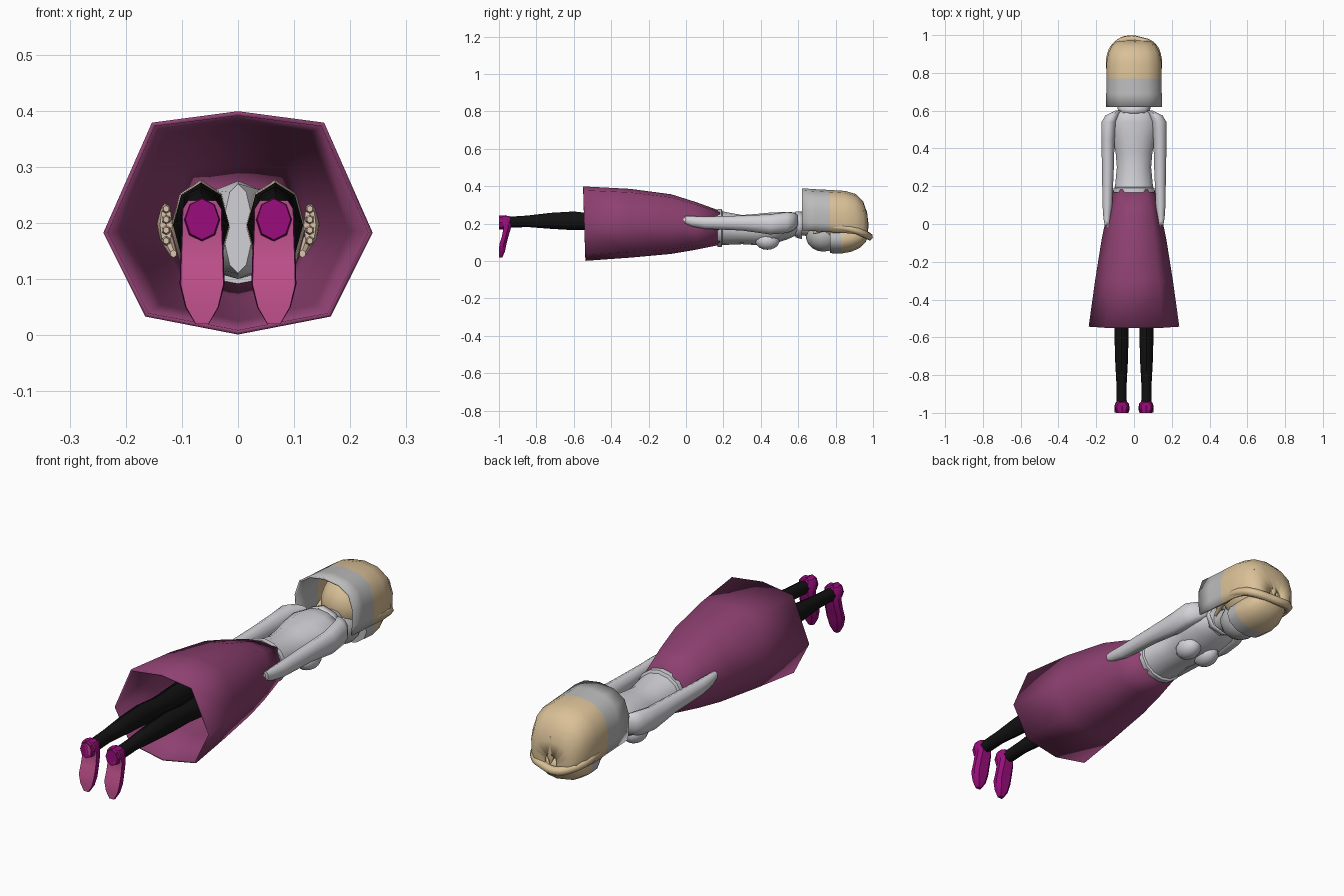
import bpy, bmesh, math
from mathutils import Vector

if "Cube" in bpy.data.objects:
    bpy.data.objects.remove(bpy.data.objects["Cube"])


def mat(name, r, g, b):
    m = bpy.data.materials.new(name)
    m.diffuse_color = (r, g, b, 1)
    m.use_nodes = True
    m.node_tree.nodes["Principled BSDF"].inputs["Base Color"].default_value = m.diffuse_color
    return m


PLUM = mat("plum cloth", .27, .052, .165)
WHITE = mat("white cloth", .64, .64, .68)
GREY = mat("pale grey", .5, .5, .5)
BLOND = mat("blond", .70, .53, .31)
BLACK = mat("black stocking", .006, .006, .006)
SKIN = mat("skin", .72, .55, .42)
MAGENTA = mat("magenta shoe", .32, .004, .2)
PINK = mat("pink sole", .52, .08, .26)


def finish(name, bm, mats, rule=None, angle=50):
    bmesh.ops.recalc_face_normals(bm, faces=bm.faces)
    me = bpy.data.meshes.new(name)
    if rule:
        for f in bm.faces:
            f.normal_update()
            f.material_index = rule(f)
    bm.to_mesh(me)
    bm.free()
    for m in mats:
        me.materials.append(m)
    ob = bpy.data.objects.new(name, me)
    bpy.context.collection.objects.link(ob)
    bpy.ops.object.select_all(action='DESELECT')
    ob.select_set(True)
    bpy.context.view_layer.objects.active = ob
    bpy.ops.object.shade_smooth_by_angle(angle=math.radians(angle))
    return ob


def oval(n):
    return [(math.sin(2 * math.pi * i / n), .5 + .5 * math.cos(2 * math.pi * i / n)) for i in range(n)]


def loft(name, rings, mats, prof=None, axis='y', closed=True, caps=True, tilt=0,
         rule=None, thick=0, angle=50):
    """rings: (position along axis, centre x, half width, low, high)"""
    prof = prof or oval(10)
    bm = bmesh.new()
    rows = []
    for k, (t, cx, w, lo, hi) in enumerate(rings):
        row = []
        for u, v in prof:
            x, q = cx + w * u, lo + (hi - lo) * v
            s = t + (tilt * (1 - v) if k == 0 else 0)
            row.append(bm.verts.new((x, s, q) if axis == 'y' else (x, q, s)))
        rows.append(row)
    n = len(prof)
    for a, b in zip(rows, rows[1:]):
        for i in range(n if closed else n - 1):
            j = (i + 1) % n
            bm.faces.new((a[i], a[j], b[j], b[i]))
    if caps:
        bm.faces.new(rows[0])
        bm.faces.new(rows[-1])
    ob = finish(name, bm, mats, rule, angle)
    if thick:
        m = ob.modifiers.new("thickness", 'SOLIDIFY')
        m.thickness, m.offset = thick, 0
    return ob


def ball(name, c, r, mats, rule=None, seg=14):
    bm = bmesh.new()
    bmesh.ops.create_uvsphere(bm, u_segments=seg, v_segments=9, radius=1)
    for v in bm.verts:
        v.co = Vector((c[i] + v.co[i] * r[i] for i in range(3)))
    return finish(name, bm, mats, rule)


# Skirt: hollow eight-sided bell
half = [(.64, .95), (1, .455), (.69, .08)]
octo = [(0, 1)] + half + [(0, 0)] + [(-u, v) for u, v in reversed(half)]
loft("skirt", [(-.55, 0, .236, .005, .395), (-.3, 0, .202, .022, .382), (-.08, 0, .167, .042, .353),
               (.05, 0, .14, .064, .312), (.18, 0, .105, .09, .265)],
     [PLUM], octo, caps=False, tilt=.012, thick=.008, angle=60)

# Blouse body, hem band and collar
loft("blouse", [(.18, 0, .105, .085, .268), (.3, 0, .093, .09, .246), (.38, 0, .1, .085, .252),
                (.46, 0, .118, .09, .26), (.54, 0, .125, .115, .262), (.585, 0, .1, .135, .26),
                (.605, 0, .06, .15, .25)], [WHITE], oval(14))
loft("blouse_hem", [(.168, 0, .112, .075, .278), (.19, 0, .112, .075, .278), (.196, 0, .1, .09, .265)],
     [WHITE], oval(14))
loft("collar", [(.585, 0, .078, .13, .262), (.62, 0, .085, .12, .262)], [WHITE], oval(8),
     caps=False, thick=.006)
loft("underwear", [(-.06, 0, .025, .11, .27), (.02, 0, .07, .1, .275), (.17, 0, .095, .1, .26)], [WHITE])

for side, s in (("left", -1), ("right", 1)):
    # Bust and sleeve
    ball("bust_" + side, (s * .05, .435, .108), (.05, .065, .048), [WHITE])
    loft("sleeve_" + side, [(.6, s * .085, .015, .19, .245), (.575, s * .115, .038, .165, .258),
                            (.54, s * .132, .042, .15, .262), (.45, s * .138, .037, .142, .25),
                            (.3, s * .138, .033, .163, .243), (.1, s * .141, .027, .172, .238),
                            (.03, s * .143, .02, .185, .24), (-.005, s * .143, .013, .2, .24)], [WHITE])
    # Hand with fingers, inside the skirt
    loft("palm_" + side, [(.03, s * .135, .012, .18, .235), (-.03, s * .13, .014, .16, .235),
                          (-.05, s * .128, .011, .16, .232)], [SKIN], oval(8))
    for i in range(4):
        z = .168 + i * .019
        loft(f"finger_{side}_{i}", [(-.04, s * .128, .009, z - .009, z + .009),
                                    (-.1 - .01 * (i % 3), s * .128, .006, z - .006, z + .006)], [SKIN], oval(6))
    loft("thumb_" + side, [(.0, s * .125, .01, .155, .18), (-.06, s * .115, .006, .138, .152)], [SKIN], oval(6))
    # Leg: stocking up to the thigh, skin above
    loft("leg_" + side, [(-.965, s * .064, .03, .185, .235), (-.93, s * .066, .027, .178, .238),
                         (-.85, s * .066, .027, .182, .243), (-.72, s * .066, .034, .172, .258),
                         (-.6, s * .066, .037, .165, .265), (-.48, s * .066, .037, .165, .252),
                         (-.3, s * .066, .044, .145, .262), (-.1, s * .066, .05, .12, .272),
                         (.03, s * .066, .054, .105, .277)],
         [BLACK, SKIN], oval(8), rule=lambda f: 1 if f.calc_center_median().y > -.05 else 0)
    # Shoe pointing down, pink underneath
    sole = lambda f: 1 if f.normal.y < -.6 else 0
    box = [(-.6, 1), (.6, 1), (1, .6), (.95, 0), (-.95, 0), (-1, .6)]
    loft("shoe_" + side, [(.24, s * .064, .026, -.985, -.945), (.225, s * .064, .036, -.985, -.935),
                          (.18, s * .064, .037, -.975, -.935), (.13, s * .064, .039, -.985, -.95),
                          (.09, s * .064, .04, -.998, -.96), (.05, s * .064, .03, -1, -.968),
                          (.02, s * .064, .012, -1, -.982)], [MAGENTA, PINK], box, 'z', rule=sole, angle=40)
    loft("shoe_heel_" + side, [(-1, s * .064, .03, .17, .243), (-.96, s * .064, .034, .165, .245)],
         [MAGENTA], oval(8), angle=30)
    loft("heel_tip_" + side, [(-1, s * .064, .023, .178, .237), (-.999, s * .064, .023, .178, .237)],
         [PINK], oval(8), angle=30)

# Neck, chin and inner head
loft("neck", [(.56, 0, .05, .14, .24), (.72, 0, .045, .13, .22)], [GREY])
ball("face", (0, .735, .135), (.088, .095, .085), [GREY])
ball("head", (0, .815, .22), (.122, .14, .125), [BLOND])


def by_y(limit):
    return lambda f: 0 if f.calc_center_median().y < limit else 1


# Back hair: arched shell, pale at the ends
arch_r = [(.99, .2), (1, .5), (.85, .8), (.5, .95)]
arch = [(.95, 0)] + arch_r + [(0, 1)] + [(-u, v) for u, v in reversed(arch_r)] + [(-.95, 0)]
loft("back_hair", [(.62, 0, .145, .165, .385), (.69, 0, .143, .16, .38), (.77, 0, .142, .155, .376),
                   (.85, 0, .142, .15, .371), (.905, 0, .132, .145, .355), (.945, 0, .112, .14, .315),
                   (.966, 0, .085, .14, .25), (.968, 0, .03, .14, .19)],
     [GREY, BLOND], arch, closed=False, caps=False, rule=by_y(.77), thick=.008)

# Front hair: small dome over the face
loft("front_hair", [(.77, 0, .108, .042, .19), (.83, 0, .112, .04, .19), (.885, 0, .106, .05, .19),
                    (.93, 0, .09, .07, .185), (.96, 0, .06, .1, .17), (.97, 0, .02, .125, .15)],
     [GREY, BLOND], oval(12), rule=by_y(.83))


# Hair strands sweeping from the temples to the crown
cu = bpy.data.curves.new("strand_path", 'CURVE')
cu.dimensions = '3D'
cu.bevel_depth, cu.bevel_resolution, cu.resolution_u = .02, 1, 4
cu.use_fill_caps = True
sp = cu.splines.new('BEZIER')
pts = [(-.1, .68, .15, .4), (-.125, .79, .18, .9), (-.122, .9, .165, 1), (-.085, .955, .145, 1),
       (-.03, .979, .13, 1), (.04, .97, .135, 1), (.09, .95, .145, 1), (.122, .9, .165, 1),
       (.125, .79, .18, .9), (.1, .68, .15, .4)]
sp.bezier_points.add(len(pts) - 1)
for p, (x, y, z, r) in zip(sp.bezier_points, pts):
    p.co, p.radius = (x, y, z), r
    p.handle_left_type = p.handle_right_type = 'AUTO'
cu.materials.append(BLOND)
bpy.context.collection.objects.link(bpy.data.objects.new("hair_strands", cu))

# Jagged lock tips on the crown
for i, x in enumerate((-.075, -.035, .005, .045, .08)):
    loft(f"crown_lock_{i}", [(.27, x, .026, .93, .967 - abs(x) * .15), (.19, x, .022, .94, .978 - abs(x) * .2),
                             (.15, x, .004, .955, .972 - abs(x) * .2)], [BLOND], oval(6), 'z')
